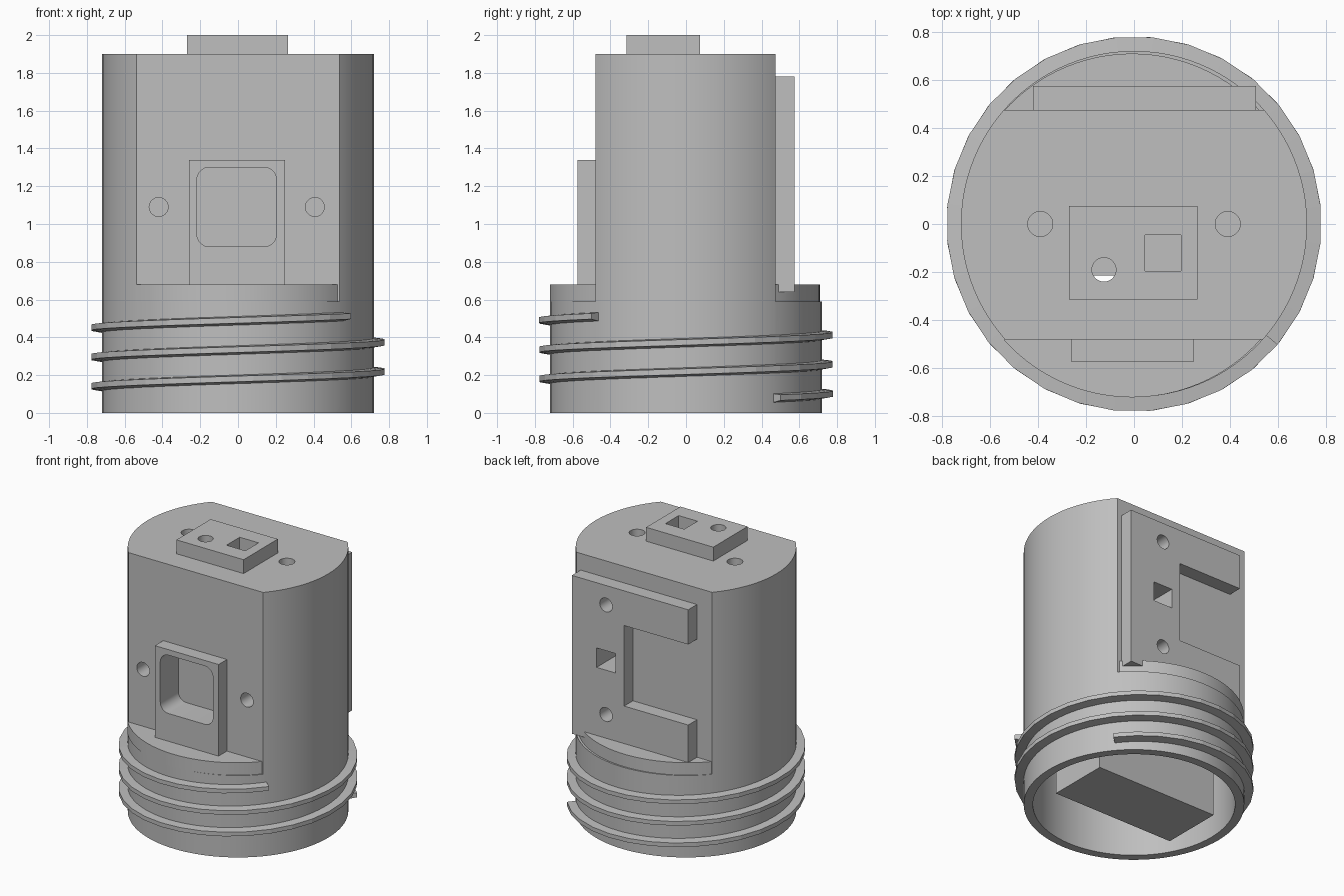
import bpy, bmesh, math
from mathutils import Matrix, Vector

if "Cube" in bpy.data.objects:
    bpy.data.objects.remove(bpy.data.objects["Cube"])

gray = bpy.data.materials.new("plain_gray")
gray.diffuse_color = (0.52, 0.52, 0.52, 1)
gray.use_nodes = True
gray.node_tree.nodes["Principled BSDF"].inputs["Base Color"].default_value = gray.diffuse_color


def finish(name, bm):
    bmesh.ops.recalc_face_normals(bm, faces=bm.faces)
    me = bpy.data.meshes.new(name)
    bm.to_mesh(me)
    bm.free()
    ob = bpy.data.objects.new(name, me)
    bpy.context.collection.objects.link(ob)
    me.materials.append(gray)
    return ob


def box(name, x0, x1, y0, y1, z0, z1):
    bm = bmesh.new()
    bmesh.ops.create_cube(bm, size=1)
    for v in bm.verts:
        v.co = Vector(((x0 + x1) / 2 + v.co.x * (x1 - x0),
                       (y0 + y1) / 2 + v.co.y * (y1 - y0),
                       (z0 + z1) / 2 + v.co.z * (z1 - z0)))
    return finish(name, bm)


def cyl(name, center, r, depth, axis="Z", seg=96):
    bm = bmesh.new()
    rot = Matrix.Rotation(math.pi / 2, 4, "X") if axis == "Y" else Matrix()
    bmesh.ops.create_cone(bm, cap_ends=True, segments=seg, radius1=r, radius2=r,
                          depth=depth, matrix=Matrix.Translation(center) @ rot)
    return finish(name, bm)


def boolean(ob, tool, op="DIFFERENCE", keep=False):
    m = ob.modifiers.new("bool", "BOOLEAN")
    m.operation, m.object, m.solver = op, tool, "EXACT"
    bpy.context.view_layer.objects.active = ob
    bpy.ops.object.modifier_apply(modifier=m.name)
    if not keep:
        bpy.data.objects.remove(tool)


def smooth(ob):
    bpy.ops.object.select_all(action="DESELECT")
    ob.select_set(True)
    bpy.context.view_layer.objects.active = ob
    bpy.ops.object.shade_smooth_by_angle(angle=math.radians(30))


def rounded_window(x0, x1, z0, z1, y0, y1, r):
    bm = bmesh.new()
    pts = []
    for cx, cz, a0 in ((x1 - r, z1 - r, 0), (x0 + r, z1 - r, 90),
                       (x0 + r, z0 + r, 180), (x1 - r, z0 + r, 270)):
        for i in range(9):
            a = math.radians(a0 + i * 90 / 8)
            pts.append((cx + r * math.cos(a), y0, cz + r * math.sin(a)))
    f = bm.faces.new([bm.verts.new(p) for p in pts])
    ext = bmesh.ops.extrude_face_region(bm, geom=[f])["geom"]
    bmesh.ops.translate(bm, vec=(0, y1 - y0, 0),
                        verts=[g for g in ext if isinstance(g, bmesh.types.BMVert)])
    return finish("window_cutter", bm)


# Main housing: cylinder with a flat at front and back
body = cyl("housing", (0, 0, 0.95), 0.72, 1.9)
boolean(body, box("cut", -1, 1, -1, -0.48, 0.59, 2.5))
boolean(body, box("cut", -1, 1, 0.475, 1, 0.59, 2.5))

# Hollow interior: round bore below, narrower chamber above
boolean(body, cyl("bore", (0, 0, 0.2), 0.66, 0.66))
chamber = cyl("chamber", (0, 0, 1.14), 0.655, 1.34)
boolean(chamber, box("slab", -1, 1, -0.3, 0.3, 0, 3), "INTERSECT")
boolean(body, chamber)

# Ledges at the foot of both flats
for name, y0, y1 in (("front_ledge", -1, -0.48), ("back_ledge", 0.475, 1)):
    ledge = cyl(name, (-0.008, -0.006, 0.635), 0.715, 0.09)
    boolean(ledge, box("slab", -1, 1, y0, y1, 0, 2), "INTERSECT")
    smooth(ledge)

# Raised mounting plates
front_plate = box("front_plate", -0.26, 0.248, -0.575, -0.48, 0.68, 1.34)
top_plate = box("top_plate", -0.27, 0.265, -0.315, 0.075, 1.9, 2.0)
back_plate = box("back_plate", -0.42, 0.507, 0.475, 0.575, 0.64, 1.78)
boolean(back_plate, box("cut", -0.6, 0.09, 0.4, 0.7, 0.95, 1.53))

# Rounded window pocket in the front
window = rounded_window(-0.217, 0.203, 0.88, 1.3, -0.7, -0.37, 0.065)
boolean(front_plate, window, keep=True)
boolean(body, window)

# Screw holes beside the window and beside the top plate
for x in (-0.42, 0.407):
    boolean(body, cyl("cut", (x, -0.45, 1.09), 0.05, 0.24, "Y", 32))
for x in (-0.39, 0.39):
    boolean(body, cyl("cut", (x, 0, 1.9), 0.052, 0.3, seg=32))

# Top plate openings
for tool in (cyl("cut", (-0.125, -0.19, 1.9), 0.05, 0.4, seg=32),
             box("cut", 0.045, 0.195, -0.195, -0.045, 1.7, 2.1)):
    boolean(top_plate, tool, keep=True)
    boolean(body, tool)

# Back plate openings
for tool in (cyl("cut", (0.235, 0.5, 1.64), 0.05, 0.3, "Y", 32),
             cyl("cut", (0.235, 0.5, 0.85), 0.05, 0.3, "Y", 32),
             box("cut", 0.16, 0.31, 0.28, 0.7, 1.17, 1.31)):
    boolean(back_plate, tool, keep=True)
    boolean(body, tool)

for ob in (body, front_plate, top_plate, back_plate):
    smooth(ob)

# Block hanging inside the housing
box("inner_block", -0.485, 0.485, -0.215, 0.23, 0.0, 1.72)

# Screw thread: tapered section swept along a helix
bm = bmesh.new()
rings = []
steps = 89
for i in range(steps + 1):
    deg = 40 + 1000 * i / steps
    a = math.radians(deg)
    z = 0.08 + 0.155 * (deg - 40) / 360
    rings.append([bm.verts.new((r * math.cos(a), r * math.sin(a), z + dz))
                  for r, dz in ((0.70, -0.028), (0.78, -0.014), (0.78, 0.016), (0.70, 0.024))])
for p, q in zip(rings, rings[1:]):
    for k in range(4):
        bm.faces.new((p[k], p[(k + 1) % 4], q[(k + 1) % 4], q[k]))
bm.faces.new(rings[0])
bm.faces.new(rings[-1])
finish("screw_thread", bm)
